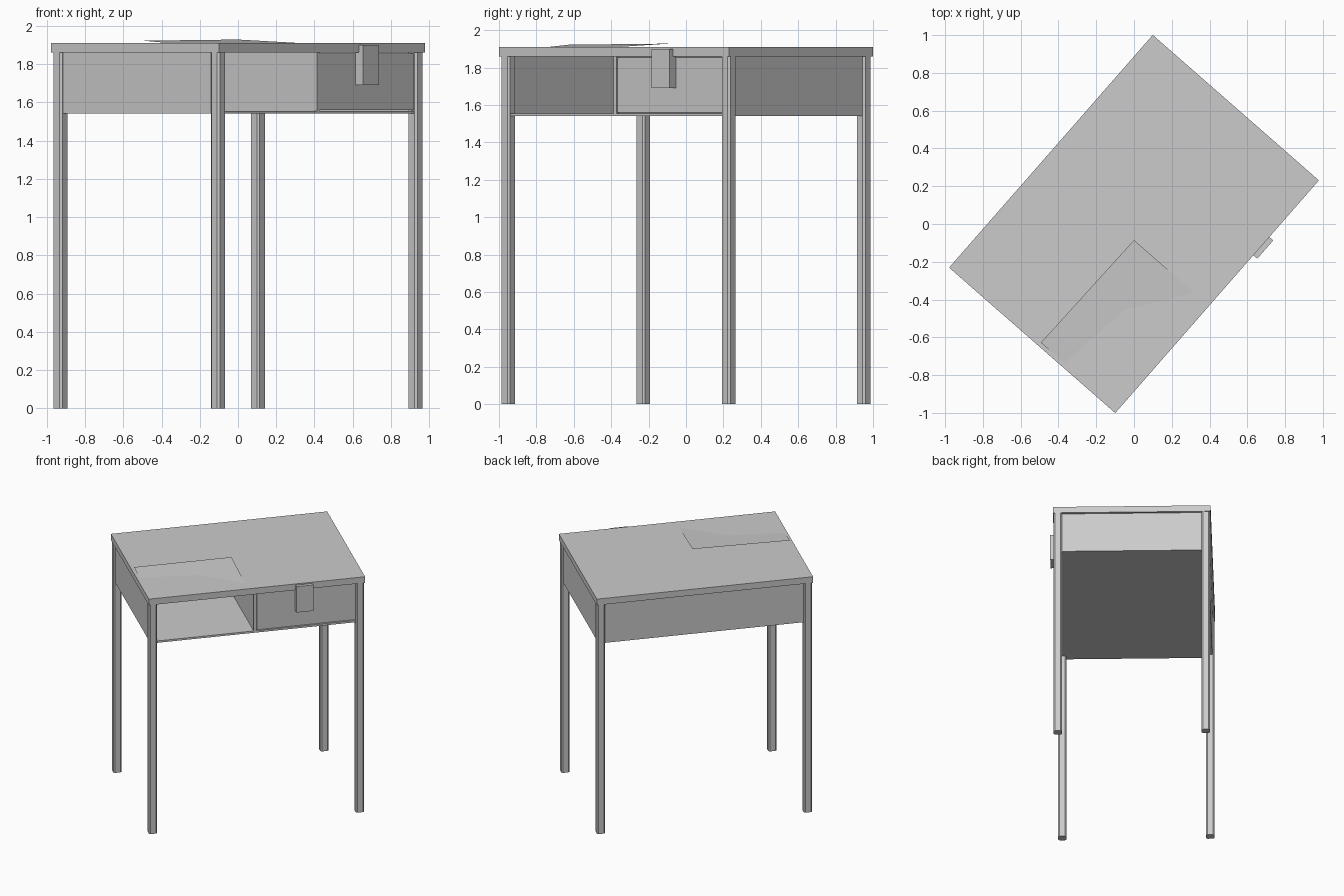
import bpy, bmesh, math
from mathutils import Matrix, Vector

old = bpy.data.objects.get("Cube")
if old:
    bpy.data.objects.remove(old, do_unlink=True)

# Local frame: x along the desk, y from open front to back; whole desk is turned
TURN = Matrix.Rotation(math.radians(48.8), 4, 'Z')
TOP_Z, TOP_UNDER, BODY_Z = 1.91, 1.86, 1.54


def material(name, grey):
    mat = bpy.data.materials.new(name)
    mat.use_nodes = True
    color = (grey, grey, grey, 1)
    mat.diffuse_color = color
    mat.node_tree.nodes["Principled BSDF"].inputs["Base Color"].default_value = color
    return mat


GREY = material("light_grey", 0.6)


def finish(name, bm):
    mesh = bpy.data.meshes.new(name)
    bm.transform(TURN)
    bm.to_mesh(mesh)
    bm.free()
    mesh.materials.append(GREY)
    obj = bpy.data.objects.new(name, mesh)
    bpy.context.collection.objects.link(obj)
    return obj


def box(name, x, y, z, upright_bevel=0):
    """Box from (min, max) ranges, with optional chamfered upright edges."""
    bm = bmesh.new()
    bmesh.ops.create_cube(bm, size=1)
    size = [r[1] - r[0] for r in (x, y, z)]
    centre = [(r[0] + r[1]) / 2 for r in (x, y, z)]
    bm.transform(Matrix.Translation(centre) @ Matrix.Diagonal((*size, 1)))
    if upright_bevel:
        upright = [e for e in bm.edges
                   if abs(e.verts[0].co.z - e.verts[1].co.z) > size[2] / 2]
        bmesh.ops.bevel(bm, geom=upright, offset=upright_bevel,
                        segments=1, affect='EDGES')
    return finish(name, bm)


# Table top
box("table_top", (-.8185, .8185), (-.5845, .5845), (TOP_UNDER, TOP_Z))

# Four legs
for sx, side in ((-1, "right"), (1, "left")):
    for sy, end in ((-1, "front"), (1, "back")):
        cx, cy, h = sx * .783, sy * .548, .031
        box(f"{end}_{side}_leg", (cx - h, cx + h), (cy - h, cy + h),
            (0, TOP_UNDER), .011)

# Storage box: floor, ends, back and central divider
box("shelf_floor", (-.8, .8), (-.566, .566), (BODY_Z, BODY_Z + .015))
for sx, side in ((-1, "right"), (1, "left")):
    xs = sorted((sx * .78, sx * .8))
    box(f"{side}_end_panel", xs, (-.55, .56), (BODY_Z, TOP_UNDER))
box("back_panel", (-.79, .79), (.546, .566), (BODY_Z, TOP_UNDER))
box("divider", (-.02, 0), (-.566, .55), (BODY_Z + .01, TOP_UNDER))

# Drawer front with its pull
box("drawer_front", (.004, .785), (-.562, -.542), (BODY_Z + .02, TOP_UNDER - .006))
box("drawer_pull", (.292, .42), (-.612, -.56), (1.69, 1.90))

# Thin sheet lying slightly tilted on the top
bm = bmesh.new()
corners = [(-.064, -.056, .018), (-.797, -.043, .012),
           (-.797, -.55, -.025), (-.064, -.55, -.003)]
bm.faces.new([bm.verts.new(Vector((x, y, TOP_Z + dz))) for x, y, dz in corners])
finish("desk_sheet", bm)
